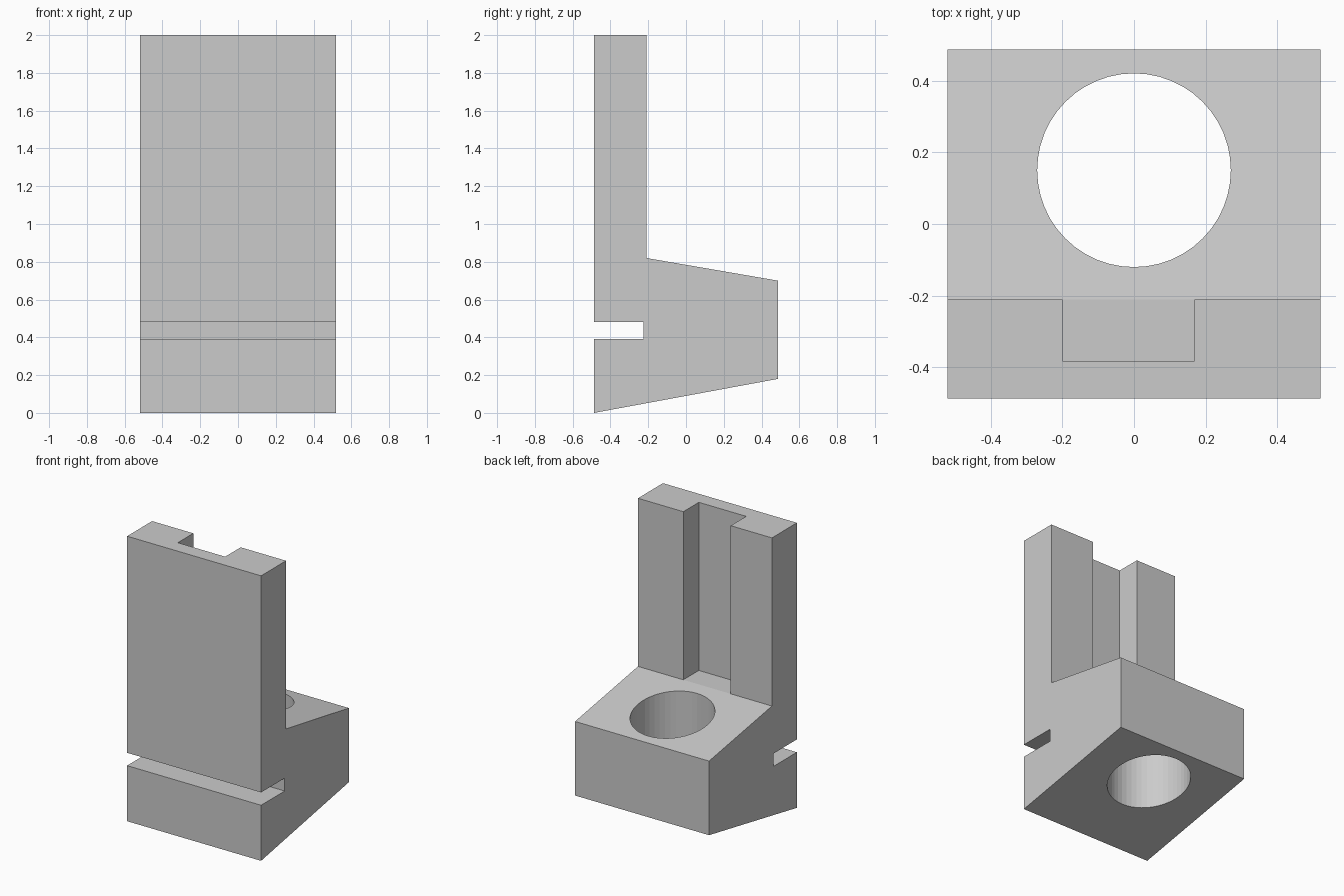
import bpy
import bmesh

cube = bpy.data.objects.get("Cube")
if cube:
    bpy.data.objects.remove(cube, do_unlink=True)

HALF_WIDTH = 0.52
FRONT, BACK = -0.487, 0.487
WALL_BACK = -0.21
SHELF_Z = 0.82

grey = bpy.data.materials.new("plain grey")
grey.use_nodes = True
colour = (0.6, 0.6, 0.6, 1)
grey.diffuse_color = colour
grey.node_tree.nodes["Principled BSDF"].inputs["Base Color"].default_value = colour


def prism(name, outline, direction):
    """Extrude a closed outline of 3D points along a direction."""
    bm = bmesh.new()
    face = bm.faces.new([bm.verts.new(p) for p in outline])
    extruded = bmesh.ops.extrude_face_region(bm, geom=[face])["geom"]
    moved = [v for v in extruded if isinstance(v, bmesh.types.BMVert)]
    bmesh.ops.translate(bm, verts=moved, vec=direction)
    bmesh.ops.recalc_face_normals(bm, faces=bm.faces)
    mesh = bpy.data.meshes.new(name)
    bm.to_mesh(mesh)
    bm.free()
    mesh.materials.append(grey)
    obj = bpy.data.objects.new(name, mesh)
    bpy.context.collection.objects.link(obj)
    return obj


def cut(target, cutter):
    """Subtract the cutter from the target, then discard it."""
    cutter.hide_render = True
    mod = target.modifiers.new(cutter.name, 'BOOLEAN')
    mod.operation = 'DIFFERENCE'
    mod.solver = 'EXACT'
    mod.object = cutter
    bpy.context.view_layer.objects.active = target
    bpy.ops.object.modifier_apply(modifier=mod.name)
    bpy.data.objects.remove(cutter, do_unlink=True)


# Upright wall and wedge-shaped base, with the slot across the front
profile = [(FRONT, 0), (BACK, 0.18), (BACK, 0.7), (WALL_BACK, SHELF_Z),
           (WALL_BACK, 2), (FRONT, 2), (FRONT, 0.48), (-0.225, 0.48),
           (-0.225, 0.39), (FRONT, 0.39)]
bracket = prism("bracket", [(-HALF_WIDTH, y, z) for y, z in profile],
                (2 * HALF_WIDTH, 0, 0))

# Channel down the back of the wall, slightly off centre
channel = [(-0.2, -0.382), (0.168, -0.382), (0.168, -0.1), (-0.2, -0.1)]
cut(bracket, prism("channel_cutter", [(x, y, SHELF_Z) for x, y in channel],
                   (0, 0, 2)))

# Round vertical hole through the base
bpy.ops.mesh.primitive_cylinder_add(vertices=48, radius=0.27, depth=2,
                                    location=(0, 0.15, 0.5))
hole = bpy.context.object
hole.name = "hole_cutter"
hole.data.materials.append(grey)
cut(bracket, hole)
